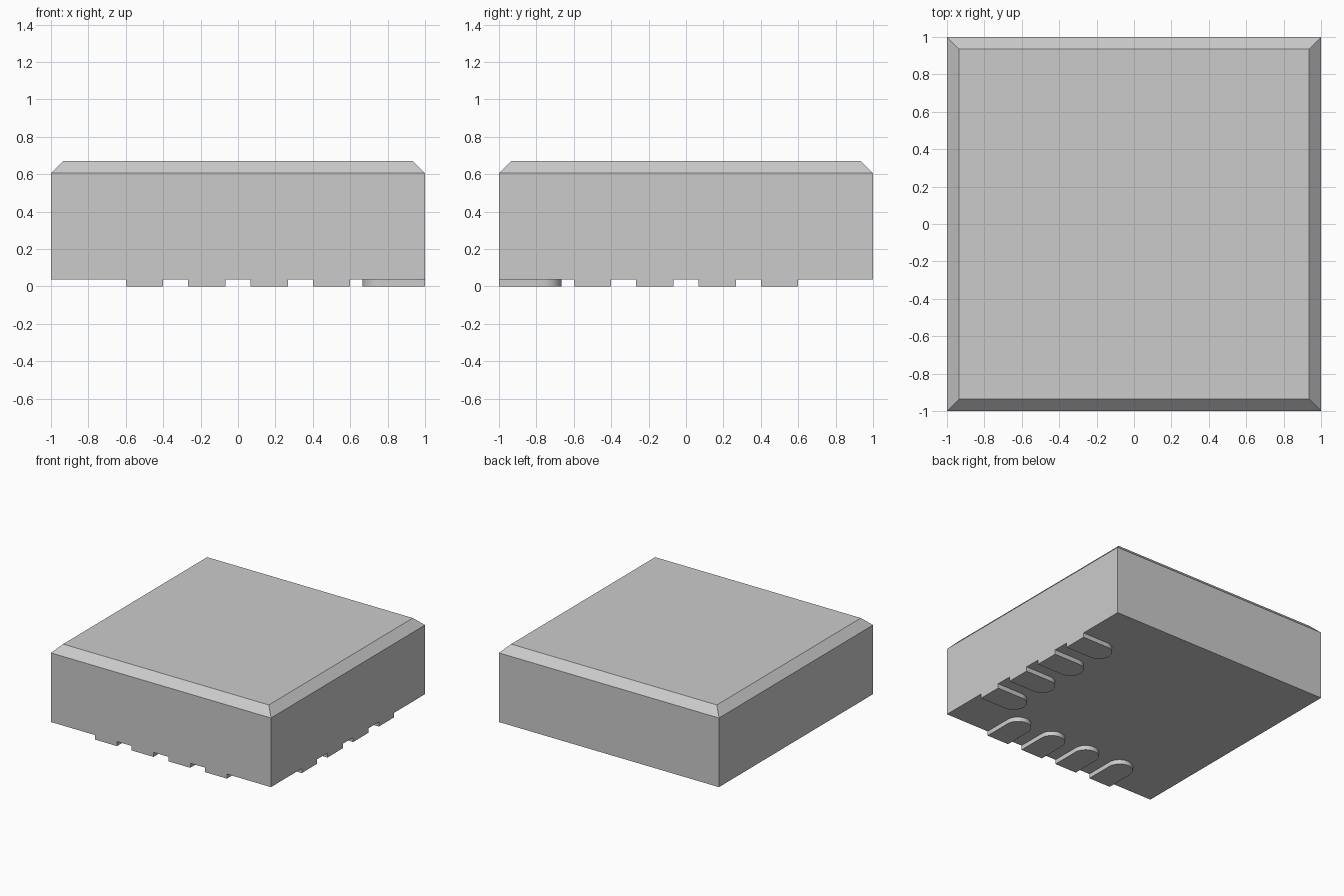
import bpy, bmesh, math

cube = bpy.data.objects.get("Cube")
if cube:
    bpy.data.objects.remove(cube, do_unlink=True)

HALF = 1.0
BASE, SHOULDER, TOP = 0.037, 0.605, 0.67
CHAMFER = 0.065
PAD_LENGTH, PAD_RADIUS, PITCH = 0.335, 0.1, 1 / 3

grey = bpy.data.materials.new("plain grey")
grey.use_nodes = True
colour = (0.6, 0.6, 0.6, 1)
grey.diffuse_color = colour
grey.node_tree.nodes["Principled BSDF"].inputs["Base Color"].default_value = colour


def finish(name, bm):
    bmesh.ops.recalc_face_normals(bm, faces=bm.faces)
    mesh = bpy.data.meshes.new(name)
    bm.to_mesh(mesh)
    bm.free()
    mesh.materials.append(grey)
    obj = bpy.data.objects.new(name, mesh)
    bpy.context.scene.collection.objects.link(obj)
    return obj


# Body: square block lofted through three levels, with a chamfered top rim
bm = bmesh.new()
rings = []
for half, z in ((HALF, BASE), (HALF, SHOULDER), (HALF - CHAMFER, TOP)):
    rings.append([bm.verts.new((sx * half, sy * half, z))
                  for sx, sy in ((-1, -1), (1, -1), (1, 1), (-1, 1))])
bm.faces.new(rings[0])
bm.faces.new(rings[-1])
for low, high in zip(rings, rings[1:]):
    for i in range(4):
        j = (i + 1) % 4
        bm.faces.new((low[i], low[j], high[j], high[i]))
finish("body", bm)


# Contact pad: straight at the outer edge, rounded at the inner end
def make_pad(name, offset, turn):
    bm = bmesh.new()
    steps = 20
    centre_y = -HALF + PAD_LENGTH - PAD_RADIUS
    outline = [(offset - PAD_RADIUS, -HALF), (offset + PAD_RADIUS, -HALF)]
    for i in range(steps + 1):
        a = math.pi * i / steps
        outline.append((offset + PAD_RADIUS * math.cos(a),
                        centre_y + PAD_RADIUS * math.sin(a)))
    c, s = round(math.cos(turn)), round(math.sin(turn))
    face = bm.faces.new([bm.verts.new((x * c - y * s, x * s + y * c, 0))
                         for x, y in outline])
    result = bmesh.ops.extrude_face_region(bm, geom=[face])
    raised = [v for v in result["geom"] if isinstance(v, bmesh.types.BMVert)]
    bmesh.ops.translate(bm, verts=raised, vec=(0, 0, BASE))
    pad = finish(name, bm)
    bpy.ops.object.select_all(action="DESELECT")
    pad.select_set(True)
    bpy.context.view_layer.objects.active = pad
    bpy.ops.object.shade_smooth_by_angle(angle=math.radians(30))


# One row of pads along the front edge, one along the left edge
for row, turn in (("front", 0), ("left", math.pi / 2)):
    for i in range(4):
        make_pad(f"{row}_pad_{i + 1}", (i - 1.5) * PITCH, turn)
